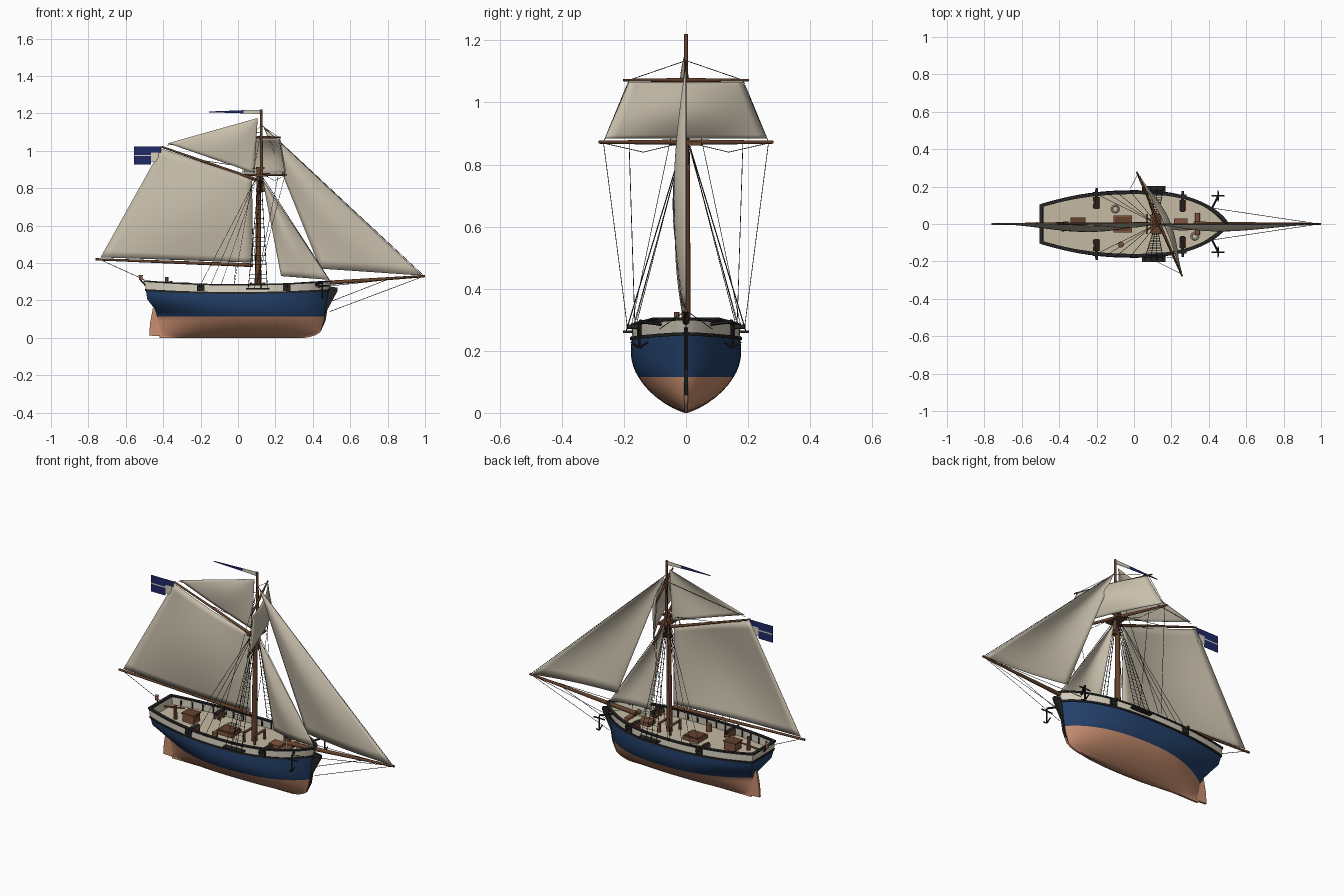
import bpy, bmesh, math
from mathutils import Vector, Matrix

if "Cube" in bpy.data.objects:
    bpy.data.objects.remove(bpy.data.objects["Cube"])

def mat(name, r, g, b):
    m = bpy.data.materials.new(name)
    m.diffuse_color = (r, g, b, 1)
    m.use_nodes = True
    m.node_tree.nodes["Principled BSDF"].inputs["Base Color"].default_value = m.diffuse_color
    return m

SAIL = mat("sail canvas", .58, .52, .41)
CREAM = mat("cream paint", .66, .61, .50)
DECK = mat("deck planks", .56, .49, .37)
BLUE = mat("hull blue", .017, .05, .14)
COPPER = mat("copper", .58, .27, .16)
BLACK = mat("black paint", .018, .018, .018)
WOOD = mat("dark wood", .13, .055, .026)
BROWN = mat("brown wood", .22, .09, .045)
NAVY = mat("flag navy", .014, .022, .14)
ROPE = mat("rope", .035, .03, .025)

def finish(name, bm, mats, smooth=True, angle=40):
    bmesh.ops.recalc_face_normals(bm, faces=bm.faces)
    me = bpy.data.meshes.new(name)
    bm.to_mesh(me)
    bm.free()
    for m in mats:
        me.materials.append(m)
    if smooth:
        me.shade_smooth()
        me.set_sharp_from_angle(angle=math.radians(angle))
    o = bpy.data.objects.new(name, me)
    bpy.context.collection.objects.link(o)
    return o

def spar(name, p0, p1, r0, r1, m, sides=14):
    p0, p1 = Vector(p0), Vector(p1)
    d = p1 - p0
    bm = bmesh.new()
    bmesh.ops.create_cone(bm, cap_ends=True, segments=sides, radius1=r0, radius2=r1, depth=d.length,
        matrix=Matrix.Translation((p0 + p1) / 2) @ d.to_track_quat('Z', 'Y').to_matrix().to_4x4())
    return finish(name, bm, [m])

def box(name, c, size, m):
    bm = bmesh.new()
    bmesh.ops.create_cube(bm, size=1, matrix=Matrix.Translation(c) @ Matrix.Diagonal((*size, 1)))
    return finish(name, bm, [m], False)

def prism(name, pts, width, m):
    # side profile in x,z extruded across y
    bm = bmesh.new()
    f = bm.faces.new([bm.verts.new((x, -width / 2, z)) for x, z in pts])
    r = bmesh.ops.extrude_face_region(bm, geom=[f])
    bmesh.ops.translate(bm, vec=(0, width, 0), verts=[v for v in r["geom"] if isinstance(v, bmesh.types.BMVert)])
    return finish(name, bm, [m], False)

def ropes(name, lines, r=.0013, m=ROPE):
    cu = bpy.data.curves.new(name, 'CURVE')
    cu.dimensions, cu.bevel_depth, cu.bevel_resolution = '3D', r, 0
    for pts in lines:
        s = cu.splines.new('POLY')
        s.points.add(len(pts) - 1)
        for p, q in zip(s.points, pts):
            p.co = (*q, 1)
    cu.materials.append(m)
    bpy.context.collection.objects.link(bpy.data.objects.new(name, cu))

def interp(t, table):
    for (a, fa), (b, fb) in zip(table, table[1:]):
        if t <= b:
            return fa + (fb - fa) * (t - a) / (b - a)
    return table[-1][1]

# ---- hull form: u runs stern to bow, v is nominal height
BOW = [(0, .36), (.01, .41), (.03, .44), (.06, .455), (.115, .467), (.25, .487), (.29, .5), (.31, .505)]
STERN = [(0, -.42), (.13, -.435), (.15, -.445), (.2, -.485), (.29, -.5), (.31, -.503)]
TRANSOM = [(0, .03), (.12, .03), (.15, .3), (.2, .5), (.25, .58), (.31, .59)]

def hull(u, v):
    xs, xb, a = interp(v, STERN), interp(v, BOW), abs(2 * u - 1)
    b = .178 * (1 - (1 - min(v / .2, 1)) ** 2) ** .75 - max(0, v - .2) * .06
    s = interp(v, TRANSOM)
    f = (1 - a ** 2.6) ** .75 if u > .5 else 1 - (1 - s) * a ** 2.2
    sheer = .283 + .02 * a * a
    z = v if v <= .115 else .115 + (v - .115) * (sheer - .115) / .175
    return Vector((xs + (xb - xs) * u, max(b * f, .005), z))

def ring(v, off=0):
    N = 36
    p = [hull((1 - math.cos(math.pi * i / N)) / 2, v) for i in range(N + 1)]
    p += [Vector((q.x, -q.y, q.z)) for q in reversed(p)]
    out = []
    for i, q in enumerate(p):
        t = p[(i + 1) % len(p)] - p[i - 1]
        out.append(q + Vector((-t.y, t.x, 0)).normalized() * off)
    return out

def loft(bm, rings, close=False):
    vs = [[bm.verts.new(p) for p in r] for r in rings]
    pairs = list(zip(vs, vs[1:])) + ([(vs[-1], vs[0])] if close else [])
    for a, b in pairs:
        for i in range(len(a)):
            j = (i + 1) % len(a)
            bm.faces.new((a[i], a[j], b[j], b[i]))
    return vs

def span(bm, r):
    # fill a ring with cross strips from side to side
    n = len(r)
    for i in range(n // 2 - 1):
        bm.faces.new((r[i], r[i + 1], r[n - 2 - i], r[n - 1 - i]))

bm = bmesh.new()
vs = loft(bm, [ring(v) for v in (0, .005, .015, .03, .05, .07, .09, .115, .135, .15, .175, .2, .225, .248)])
span(bm, vs[0])
for f in bm.faces:
    f.material_index = 0 if f.calc_center_median().z < .115 else 1
finish("hull", bm, [COPPER, BLUE])

bm = bmesh.new()
span(bm, [bm.verts.new(p) for p in ring(.245, -.004)])
finish("deck", bm, [DECK])

def band(name, v0, v1, outer, inner, m):
    bm = bmesh.new()
    loft(bm, [ring(v0, outer), ring(v1, outer), ring(v1, inner), ring(v0, inner)], True)
    finish(name, bm, [m])

band("bulwark", .245, .287, 0, -.009, CREAM)
band("wale", .240, .25, .005, -.003, BLACK)
band("rail", .286, .294, .005, -.013, BLACK)

prism("stem_knee", [(.44, .03), (.468, .09), (.478, .15), (.505, .2), (.532, .25), (.532, .268), (.49, .275), (.46, .2)], .014, BLACK)
prism("rudder", [(-.41, .008), (-.475, .012), (-.47, .08), (-.455, .16), (-.42, .16)], .012, COPPER)
prism("keel", [(-.42, 0), (.36, 0), (.36, .012), (-.42, .012)], .012, COPPER)

def side_y(x, v=.27):
    return hull(x + .5, v).y

for s, tag in ((-1, "port_side"), (1, "far_side")):
    # bulwark ribs
    for i in range(15):
        x = -.44 + i * .06
        box("rib_" + tag, (x, s * (side_y(x) - .011), .265), (.007, .006, .038), BLACK)
    # guns with carriage, wheels and port lid
    for x in (-.2, .26):
        y = side_y(x)
        box("gun_port_" + tag, (x, s * y, .268), (.04, .016, .036), BLACK)
        box("gun_carriage_" + tag, (x, s * (y - .05), .262), (.028, .06, .016), BROWN)
        for dx in (-.014, .014):
            box("gun_cheek_" + tag, (x + dx, s * (y - .05), .27), (.006, .06, .02), BROWN)
            for dy in (-.07, -.03):
                spar("gun_wheel_" + tag, (x + dx - .004, s * (y + dy), .253), (x + dx + .004, s * (y + dy), .253), .009, .009, BROWN)
        spar("gun_barrel_" + tag, (x, s * (y - .085), .277), (x, s * (y + .028), .277), .011, .007, BLACK)
    # channel, cathead, anchor
    box("channel_" + tag, (.105, s * .187, .262), (.125, .032, .008), BLACK)
    spar("cathead_" + tag, (.41, s * .07, .285), (.45, s * .15, .295), .006, .006, BLACK, 6)
    ax, ay = .45, s * .15
    spar("anchor_shank_" + tag, (ax, ay, .29), (ax, ay, .21), .004, .004, BLACK, 8)
    spar("anchor_stock_" + tag, (ax - .035, ay, .278), (ax + .035, ay, .278), .004, .004, BLACK, 8)
    for d in (-1, 1):
        spar("anchor_arm_" + tag, (ax, ay, .21), (ax, ay + d * .028, .228), .004, .003, BLACK, 8)

# ---- spars
spar("lower_mast", (.104, 0, .2), (.112, 0, .91), .016, .012, WOOD)
spar("topmast", (.126, 0, .78), (.124, 0, 1.22), .010, .006, WOOD)
spar("boom", (.08, 0, .388), (-.762, 0, .42), .010, .006, WOOD)
spar("gaff", (.1, 0, .845), (-.41, 0, 1.022), .008, .005, WOOD)
spar("bowsprit", (.32, 0, .283), (1.0, 0, .33), .013, .006, WOOD)
box("mast_top", (.118, 0, .868), (.06, .10, .012), WOOD)
box("mast_cap", (.118, 0, .908), (.045, .03, .012), WOOD)
box("mast_cheeks", (.118, 0, .79), (.045, .026, .022), WOOD)
YD = Vector((.4, -.917, 0))

def yard(name, c, half, r):
    c = Vector(c)
    for d in (-1, 1):
        spar(name, c, c + YD * half * d, r, r * .55, WOOD)

LY, UY = Vector((.136, 0, .872)), Vector((.138, 0, 1.072))
yard("lower_yard", LY, .305, .009)
yard("upper_yard", UY, .22, .007)

# ---- sails
def sail(name, a, b, c, d, bulge, n=16):
    # a-b is the foot, d-c the head; a triangle repeats its head point
    a, b, c, d, bulge = map(Vector, (a, b, c, d, bulge))
    bm = bmesh.new()
    tri = (c - d).length < .001
    g = []
    for j in range(n + 1):
        t = j / n
        k = math.sin(math.pi * (.12 + .88 * t)) if tri else math.sin(math.pi * (.1 + .8 * t))
        g.append([bm.verts.new(a.lerp(b, i / n).lerp(d.lerp(c, i / n), t) + bulge * k * math.sin(math.pi * i / n)) for i in range(n + 1)])
    for j in range(n):
        for i in range(n):
            bm.faces.new((g[j][i], g[j][i + 1], g[j + 1][i + 1], g[j + 1][i]))
    bmesh.ops.remove_doubles(bm, verts=bm.verts, dist=1e-5)
    o = finish(name, bm, [SAIL])
    m = o.modifiers.new("thickness", 'SOLIDIFY')
    m.thickness = .002

sail("mainsail", (-.735, 0, .43), (.08, 0, .402), (.075, 0, .85), (-.41, 0, 1.012), (0, -.043, 0))
H = (.105, 0, 1.175)
sail("gaff_topsail", (-.375, 0, 1.04), (.088, 0, .88), H, H, (0, -.02, 0))
H = (.135, 0, 1.13)
sail("jib", (.44, 0, .37), (.985, 0, .333), H, H, (0, -.04, 0))
H = (.13, 0, .85)
sail("staysail", (.23, 0, .33), (.49, 0, .31), H, H, (0, -.035, 0))
F = Vector((.008, 0, 0))
up = Vector((0, 0, .012))
sail("square_topsail", LY + F + up - YD * .285, LY + F + up + YD * .285,
     UY + F - up * .5 + YD * .2, UY + F - up * .5 - YD * .2, (.045, .02, 0))

# ---- flags
prism("pennant", [(.03, 1.2), (-.155, 1.206), (-.155, 1.21), (.03, 1.217)], .002, NAVY)
prism("pennant_hoist", [(.12, 1.196), (.03, 1.2), (.03, 1.217), (.12, 1.219)], .002, CREAM)
for x0, x1, z0, z1, m in ((-.555, -.465, .978, 1.022, NAVY), (-.555, -.465, .927, .971, NAVY), (-.555, -.465, .971, .978, CREAM),
                          (-.465, -.412, .99, 1.022, NAVY), (-.465, -.425, .94, .99, CREAM)):
    box("ensign_panel", ((x0 + x1) / 2, 0, (z0 + z1) / 2), (x1 - x0, .002, z1 - z0), m)

# ---- rigging
stays = [[(.125, 0, 1.14), (.99, 0, .335)], [(.125, 0, .87), (.495, 0, .3)], [(.99, 0, .328), (.49, 0, .14)],
         [(.8, 0, .312), (.485, 0, .19)], [(-.73, 0, .415), (-.5, 0, .31)], [(.124, 0, 1.1), (-.38, 0, 1.03)],
         [(.12, 0, .9), (-.2, 0, .95)]]
shrouds, rat, run = [], [], []
for s in (-1, 1):
    stays += [[(.99, 0, .33), (.42, s * .085, .27)]]
    top = [Vector((.112 + i * .004, s * .012, .86)) for i in range(4)]
    foot = [Vector((.055 + i * .034, s * .192, .266)) for i in range(4)]
    shrouds += [[a, b] for a, b in zip(top, foot)]
    rat += [[foot[i].lerp(top[i], k / 24) for i in range(4)] for k in range(1, 21)]
    run += [[(.1, s * .012, z), (x, s * (side_y(x) - .004), .285)] for x, z in ((-.2, .86), (-.145, .86), (-.09, .85))]
    run += [[(.124, 0, 1.12), (-.02, s * .175, .285)]]
    tip, utip = LY + YD * .29 * s, UY + YD * .2 * s
    run += [[tip, (-.02 if s < 0 else .1, -s * .19, .285)], [utip, (.124, 0, 1.135)], [utip, tip]]
    foot_rope = [LY + YD * k * s - Vector((0, 0, dz)) for k, dz in ((.05, .01), (.15, .032), (.28, .005))]
    run += [foot_rope, [LY + YD * .2 * s, (.1, -s * .165, .29)]]
ropes("stays", stays, .0015)
ropes("shrouds", shrouds, .0018)
ropes("ratlines", rat, .001)
ropes("running_rigging", run, .0012)

# ---- deck fittings
for x in (.07, .138):
    for y in (-.045, .045):
        box("fife_post", (x, y, .265), (.01, .01, .06), BROWN)
    box("fife_rail", (x, 0, .293), (.012, .105, .008), BROWN)
box("fore_hatch", (.25, 0, .253), (.07, .06, .026), BROWN)
box("main_hatch", (-.06, 0, .25), (.1, .09, .022), BROWN)
box("main_hatch_cover", (-.06, 0, .262), (.085, .075, .006), WOOD)
box("companionway", (-.3, 0, .265), (.07, .06, .05), BROWN)
box("companionway_roof", (-.3, 0, .292), (.08, .068, .006), WOOD)
spar("windlass", (.34, -.06, .268), (.34, .06, .268), .013, .013, BROWN)
spar("tiller", (-.47, 0, .285), (-.35, .01, .3), .006, .004, BROWN, 8)
spar("barrel", (-.07, -.11, .245), (-.07, -.11, .285), .016, .016, BROWN)
spar("binnacle", (-.38, -.03, .245), (-.38, -.03, .325), .011, .009, BROWN, 8)
spar("lantern", (-.52, 0, .308), (-.52, 0, .335), .009, .011, COPPER, 8)
spar("lantern_bracket", (-.495, 0, .28), (-.52, 0, .308), .004, .004, BLACK, 8)
for x, y in ((-.1, .08), (.325, -.065)):
    ropes("rope_coil", [[(x + .018 * math.cos(a * math.pi / 8), y + .018 * math.sin(a * math.pi / 8), .249) for a in range(17)]], .005, CREAM)
